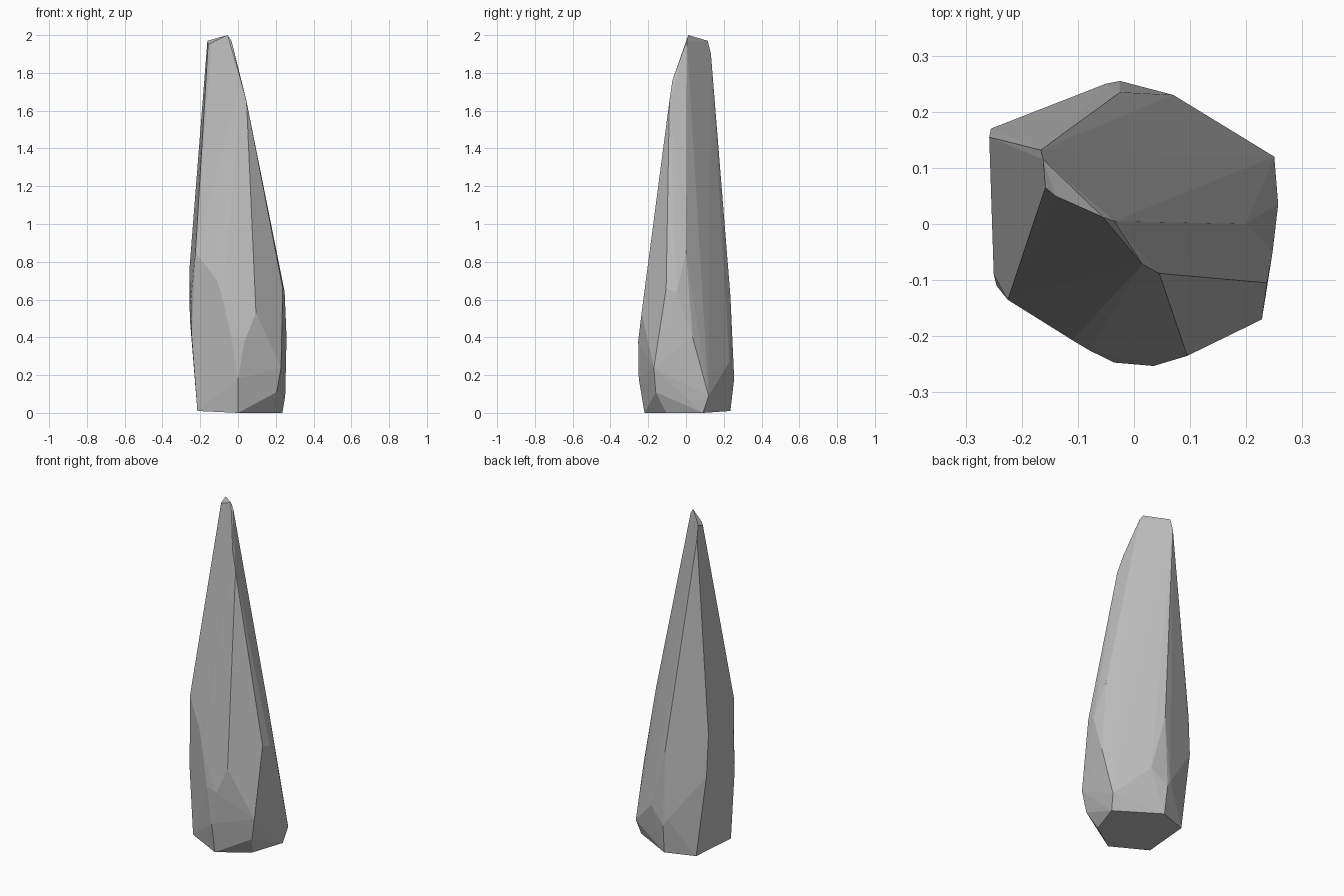
import bpy
import bmesh
import math
from mathutils import Vector


def remove_default_cube():
    cube = bpy.data.objects.get("Cube")
    if cube:
        bpy.data.objects.remove(cube, do_unlink=True)


def make_material(name, colour):
    material = bpy.data.materials.new(name)
    material.use_nodes = True
    material.diffuse_color = colour
    material.node_tree.nodes["Principled BSDF"].inputs["Base Color"].default_value = colour
    return material


def make_faceted_stone(name, corner_groups, material):
    """Wrap the chiselled corners in a convex skin of flat facets."""
    bm = bmesh.new()
    for group in corner_groups:
        for corner in group:
            bm.verts.new(Vector(corner))
    hull = bmesh.ops.convex_hull(bm, input=bm.verts[:])
    unused = [v for v in hull["geom_interior"] if isinstance(v, bmesh.types.BMVert)]
    bmesh.ops.delete(bm, geom=unused, context="VERTS")
    # Merge nearly coplanar triangles into broad facets
    bmesh.ops.dissolve_limit(bm, angle_limit=math.radians(2),
                             verts=bm.verts[:], edges=bm.edges[:])
    bmesh.ops.recalc_face_normals(bm, faces=bm.faces[:])
    mesh = bpy.data.meshes.new(name)
    bm.to_mesh(mesh)
    bm.free()
    mesh.materials.append(material)
    stone = bpy.data.objects.new(name, mesh)
    bpy.context.scene.collection.objects.link(stone)
    return stone


remove_default_cube()
stone_grey = make_material("stone grey", (0.5, 0.5, 0.5, 1))

# Six-sided foot
foot = [(0.235, 0.09, 0), (0.17, -0.105, 0), (0, -0.22, 0),
        (-0.215, -0.12, 0.01), (-0.19, 0.175, 0.01), (-0.02, 0.235, 0.01)]

# Bevelled corners just above the foot
lower_corners = [(0.25, 0.12, 0.09), (0.205, -0.16, 0.11), (0.228, -0.17, 0.24),
                 (0, -0.25, 0.18), (0.07, 0.23, 0.27),
                 (-0.025, 0.255, 0.18), (-0.05, 0.25, 0.22)]

# Widest part of the spire
waist = [(0.257, 0.035, 0.4), (0.237, -0.105, 0.66), (0.247, -0.05, 0.64),
         (0.095, -0.235, 0.53), (0.035, -0.253, 0.38), (-0.035, -0.247, 0.4),
         (-0.08, -0.225, 0.6), (-0.11, -0.207, 0.7), (-0.245, -0.11, 0.4),
         (-0.25, -0.09, 0.6), (-0.255, 0.17, 0.5), (-0.258, 0.155, 0.75),
         (-0.025, 0.235, 0.62)]

# Corners where the long facets begin to taper
shoulder = [(0.2, 0, 0.85), (-0.225, -0.135, 0.85)]

# Narrow slanted tip
tip = [(0.045, -0.088, 1.65), (0.015, -0.072, 1.76), (-0.035, 0.005, 1.97),
       (-0.055, 0.012, 2), (-0.14, 0.05, 1.96), (-0.158, 0.065, 1.95),
       (-0.162, 0.115, 1.97), (-0.166, 0.132, 1.9)]

make_faceted_stone("rock_spire", [foot, lower_corners, waist, shoulder, tip], stone_grey)
